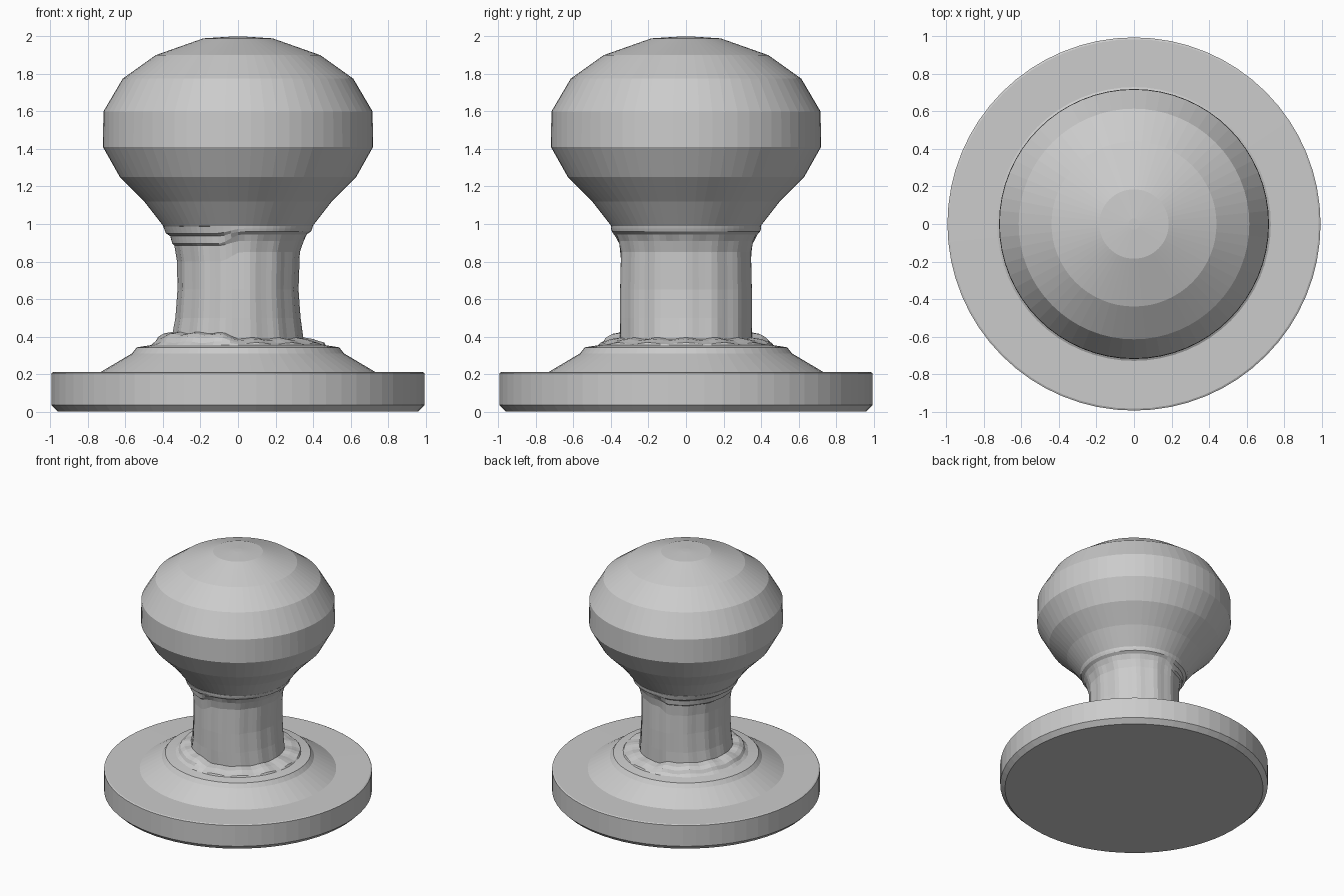
import bpy, bmesh, math

if "Cube" in bpy.data.objects:
    bpy.data.objects.remove(bpy.data.objects["Cube"])

SEG = 64


def lathe(name, profile, shape=None):
    """Revolve (r, z) points; shape(r, z, angle, ring) may bend each point."""
    bm = bmesh.new()
    rings = []
    for i, (r, z) in enumerate(profile):
        ring = []
        for k in range(SEG):
            a = 2 * math.pi * k / SEG
            co = shape(r, z, a, i) if shape else (r * math.cos(a), r * math.sin(a), z)
            ring.append(bm.verts.new(co))
        rings.append(ring)
    for lo, hi in zip(rings, rings[1:]):
        for k in range(SEG):
            n = (k + 1) % SEG
            bm.faces.new((lo[k], lo[n], hi[n], hi[k]))
    bm.faces.new(rings[0][::-1])
    bm.faces.new(rings[-1])
    bmesh.ops.recalc_face_normals(bm, faces=bm.faces[:])
    mesh = bpy.data.meshes.new(name)
    bm.to_mesh(mesh)
    bm.free()
    ob = bpy.data.objects.new(name, mesh)
    bpy.context.collection.objects.link(ob)
    return ob


# Round backplate with a sloped, stepped centre
lathe("backplate", [
    (0.96, 0.0), (0.97, 0.01), (0.995, 0.035), (0.995, 0.205), (0.985, 0.21),
    (0.73, 0.212), (0.565, 0.31), (0.54, 0.342), (0.46, 0.355), (0.30, 0.36)])

# Faceted knob head
lathe("knob", [
    (0.34, 0.975), (0.395, 0.985), (0.50, 1.12), (0.63, 1.25), (0.72, 1.41),
    (0.718, 1.60), (0.615, 1.775), (0.44, 1.90), (0.185, 1.99), (0.03, 2.0)])

# Worn stem: the left half of its collar sits higher and its neck seam lower
LEFT = [(0.47, 0.35), (0.44, 0.37), (0.425, 0.395), (0.395, 0.412), (0.345, 0.42),
        (0.332, 0.50), (0.322, 0.65), (0.324, 0.80), (0.337, 0.885),
        (0.352, 0.895), (0.362, 0.935), (0.385, 0.95), (0.40, 0.988)]
RIGHT = [(0.47, 0.35), (0.46, 0.363), (0.435, 0.37), (0.40, 0.382), (0.345, 0.39),
         (0.332, 0.50), (0.322, 0.65), (0.328, 0.85), (0.348, 0.91),
         (0.368, 0.945), (0.39, 0.96), (0.396, 0.975), (0.40, 0.99)]


def worn(r, z, a, i):
    t = min(1, max(0, (math.cos(a) + 0.30) / 0.36))
    t = t * t * (3 - 2 * t)
    r = LEFT[i][0] * (1 - t) + RIGHT[i][0] * t
    z = LEFT[i][1] * (1 - t) + RIGHT[i][1] * t
    wave = math.cos(14 * a)
    if 1 <= i <= 4:
        z += 0.005 * wave
    if 4 <= i <= 8:
        r += 0.004 * wave
    # Slightly oval through the middle, round at both ends
    oval = 0.032 * max(0, math.sin(math.pi * min(1, max(0, (z - 0.34) / 0.66))))
    return ((r - oval * 0.1) * math.cos(a), (r + oval) * math.sin(a), z)


lathe("stem", LEFT, worn)
